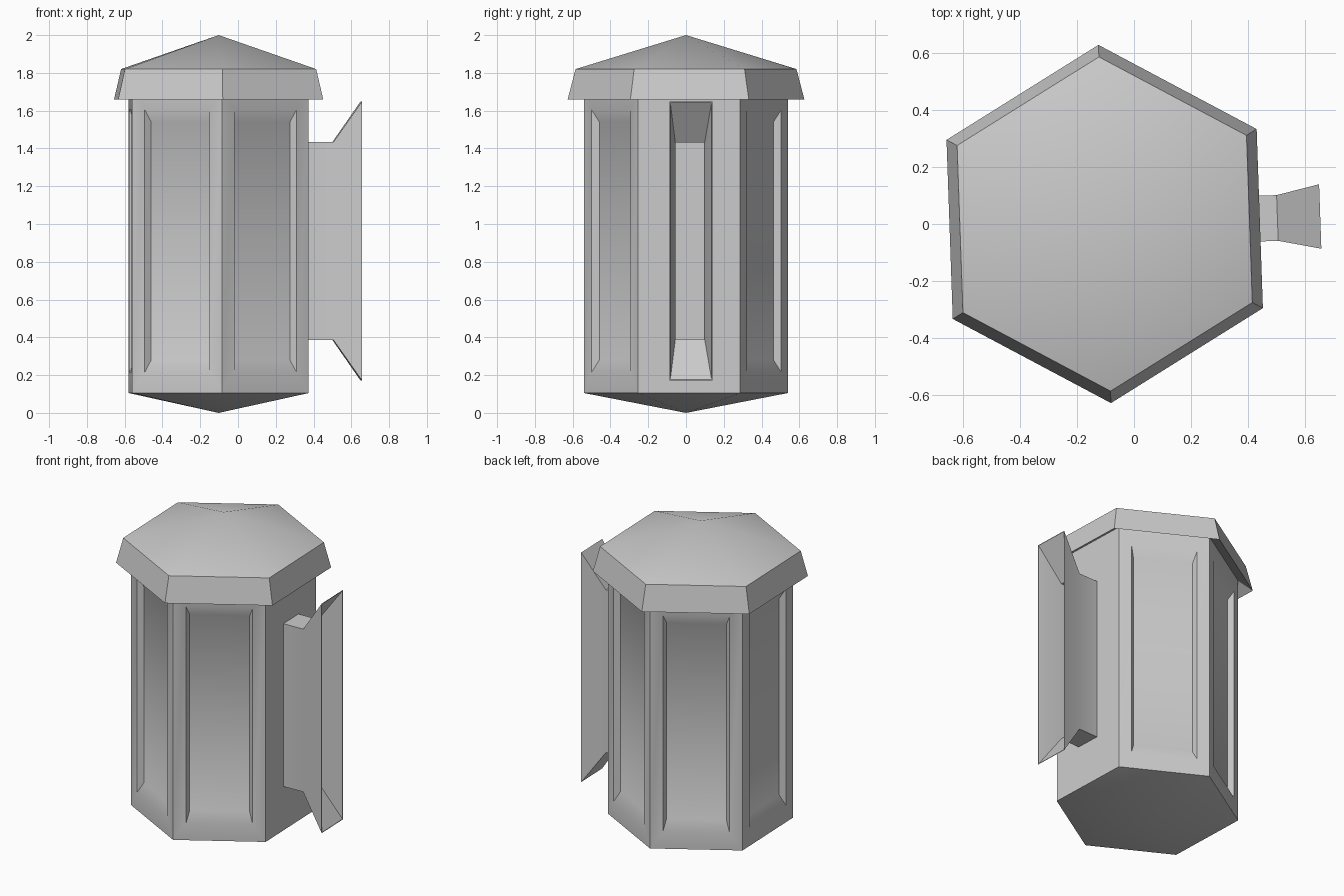
import bpy, bmesh
from math import sin, cos, radians
from mathutils import Vector

if "Cube" in bpy.data.objects:
    bpy.data.objects.remove(bpy.data.objects["Cube"])

TURN = radians(2)          # whole model is turned slightly about z
CENTRE_X = -0.1025
APOTHEM = 0.54 * cos(radians(30))
MID_Z, HALF_Z = 0.91, 0.805


def hex_ring(bm, r, z):
    return [bm.verts.new((r * cos(radians(a)), r * sin(radians(a)), z))
            for a in range(-30, 330, 60)]


def bridge(bm, low, high):
    n = len(low)
    return [bm.faces.new((low[i], low[(i + 1) % n], high[(i + 1) % n], high[i]))
            for i in range(n)]


def fan(bm, ring, z):
    tip = bm.verts.new((0, 0, z))
    for i in range(6):
        bm.faces.new((ring[i], ring[(i + 1) % 6], tip))


def push(bm, face, sw, sz, depth):
    """Extrude one wall face, scale it in width and height, shift it along its normal."""
    face.normal_update()
    n = face.normal.copy()
    c = face.calc_center_median()
    new = bmesh.ops.extrude_discrete_faces(bm, faces=[face])["faces"][0]
    for v in new.verts:
        d = v.co - c
        v.co = c + Vector((d.x * sw, d.y * sw, d.z * sz)) + n * depth
    return new


def finish(bm, name):
    bmesh.ops.recalc_face_normals(bm, faces=bm.faces[:])
    mesh = bpy.data.meshes.new(name)
    bm.to_mesh(mesh)
    bm.free()
    ob = bpy.data.objects.new(name, mesh)
    bpy.context.collection.objects.link(ob)
    ob.location.x = CENTRE_X
    ob.rotation_euler.z = TURN
    bpy.ops.object.select_all(action='DESELECT')
    ob.select_set(True)
    bpy.context.view_layer.objects.active = ob
    bpy.ops.object.shade_smooth_by_angle(angle=radians(30))


# Six-sided body with a shallow pointed base and five recessed panels
bm = bmesh.new()
low = hex_ring(bm, 0.54, MID_Z - HALF_Z)
high = hex_ring(bm, 0.54, MID_Z + HALF_Z)
walls = bridge(bm, low, high)
fan(bm, low, 0.0)
for wall in walls[1:]:                      # walls[0] carries the hood
    frame = push(bm, wall, 0.72, 0.863, 0)
    push(bm, frame, 0.9, 0.907, -0.036)
finish(bm, "body")

# Overhanging roof
bm = bmesh.new()
rings = [hex_ring(bm, r, z) for r, z in ((0.54, 1.715), (0.627, 1.66), (0.585, 1.82))]
for a, b in zip(rings, rings[1:]):
    bridge(bm, a, b)
fan(bm, rings[-1], 2.0)
finish(bm, "roof")

# Flared open hood on the right wall: neck, flare, thin lip, then back inside
bm = bmesh.new()
quad = bm.faces.new([bm.verts.new((APOTHEM, y, MID_Z + z)) for y, z in
                     ((-0.08, -0.523), (0.08, -0.523), (0.08, 0.523), (-0.08, 0.523))])
for sw, sz, depth in ((1, 1, 0.137), (1.41, 1.41, 0.15), (0.97, 0.995, 0),
                      (1 / 1.41, 1 / 1.41, -0.15), (1, 1, -0.134)):
    quad = push(bm, quad, sw, sz, depth)
finish(bm, "side_hood")
